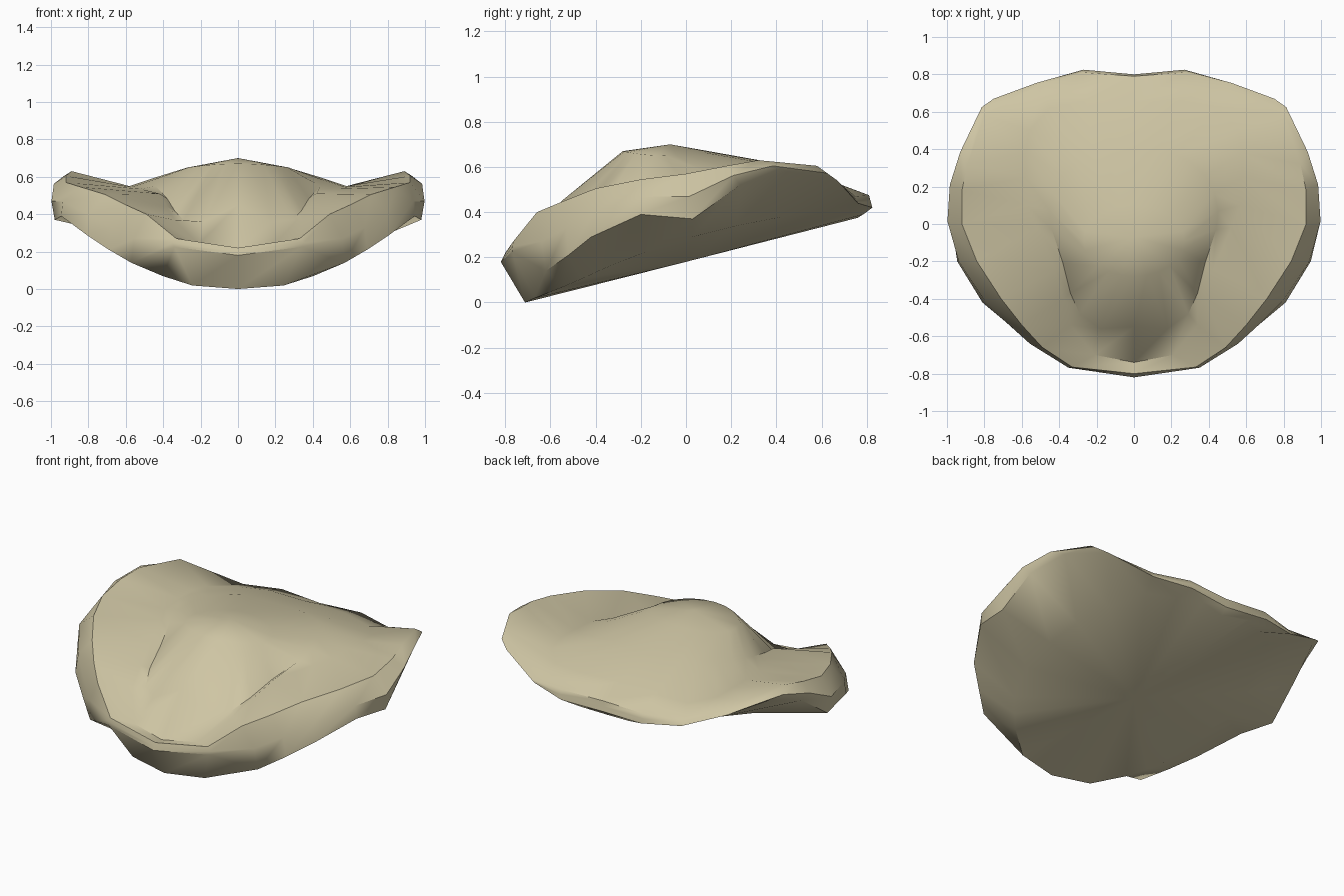
import bpy
import bmesh
import math

# Remove the default cube only
default_cube = bpy.data.objects.get("Cube")
if default_cube:
    bpy.data.objects.remove(default_cube, do_unlink=True)

# Each half ring runs from the front centre, round the left side, to the back centre
rim = [(0, -.82, .18), (.34, -.77, .225), (.57, -.62, .14), (.69, -.52, .21),
       (.81, -.42, .29), (.945, -.2, .39), (.98, .03, .37), (.955, .24, .52),
       (.88, .45, .58), (.75, .67, .54), (.5, .76, .44), (.27, .825, .42),
       (0, .8, .41)]

crest = [(0, -.8, .22), (.33, -.765, .27), (.49, -.66, .4), (.6, -.54, .45),
         (.71, -.4, .505), (.84, -.2, .545), (.92, 0, .57), (.92, .18, .605),
         (.89, .32, .63), (.8, .58, .605), (.49, .75, .47), (.27, .81, .475),
         (0, .79, .47)]

valley = [(0, -.74, .215), (.21, -.7, .24), (.34, -.54, .37), (.38, -.4, .44),
          (.42, -.25, .51), (.52, -.02, .535), (.57, .1, .545), (.58, .25, .55),
          (.58, .38, .55), (.56, .5, .535), (.45, .62, .515), (.25, .66, .53),
          (0, .65, .535)]

hump_foot = [(0, -.55, .45), (.18, -.56, .36), (.29, -.48, .37), (.34, -.37, .42),
             (.38, -.21, .485), (.44, -.03, .55), (.45, .07, .585), (.43, .16, .6),
             (.38, .26, .61), (.3, .33, .62), (.22, .37, .62), (.12, .38, .62),
             (0, .38, .62)]


def underside(point):
    """Point on the sloping belly, rounder in front and shallower behind."""
    x = point[0] * (.65 - .09 * point[1])
    y = point[1] * (.91 + .05 * point[1])
    return x, y, max(0, .255 * (y + .71) + (.25 + .15 * y) * x * x)


def shoulder(low, high):
    """Bulging point halfway between the rim and the crest."""
    x, y, z = [(a + b) / 2 for a, b in zip(low, high)]
    return x * 1.05, y, z


def crown(index, count):
    """Point on the rounded oval at the top of the central hump."""
    turn = math.pi * index / (count - 1)
    x, dy = .27 * math.sin(turn), -.19 * math.cos(turn)
    return x, dy - .09, .7 - .69 * x * x - .83 * dy * dy


def full_ring(bm, half):
    """Create vertices for a half ring and its mirror image."""
    mirrored = [(-x, y, z) for x, y, z in reversed(half[1:-1])]
    return [bm.verts.new(co) for co in list(half) + mirrored]


def bridge(bm, lower, upper):
    """Join two rings with a band of quads."""
    count = len(lower)
    for i in range(count):
        j = (i + 1) % count
        bm.faces.new((lower[i], lower[j], upper[j], upper[i]))


def cap(bm, ring, centre):
    """Close a ring with a fan around a centre point."""
    middle = bm.verts.new(centre)
    for i, vert in enumerate(ring):
        bm.faces.new((vert, ring[(i + 1) % len(ring)], middle))


# Shell: belly, rim, raised wings, front scoop and central hump
bm = bmesh.new()
belly = [underside(point) for point in rim]
side = [shoulder(low, high) for low, high in zip(rim, crest)]
top = [crown(i, len(rim)) for i in range(len(rim))]
halves = (belly, rim, side, crest, valley, hump_foot, top)
rings = [full_ring(bm, half) for half in halves]
for lower, upper in zip(rings, rings[1:]):
    bridge(bm, lower, upper)
cap(bm, rings[0], (0, 0, .18))
cap(bm, rings[-1], (0, -.07, .7))
bmesh.ops.recalc_face_normals(bm, faces=bm.faces)

mesh = bpy.data.meshes.new("scooped_shell")
bm.to_mesh(mesh)
bm.free()
shell = bpy.data.objects.new("scooped_shell", mesh)
bpy.context.collection.objects.link(shell)

# Single warm sand colour
sand_colour = (.62, .56, .37, 1)
sand = bpy.data.materials.new("pale_sand")
sand.use_nodes = True
sand.diffuse_color = sand_colour
sand.node_tree.nodes["Principled BSDF"].inputs["Base Color"].default_value = sand_colour
mesh.materials.append(sand)

# Soft shading with crisp edges only at the sharper folds
bpy.ops.object.select_all(action='DESELECT')
shell.select_set(True)
bpy.context.view_layer.objects.active = shell
bpy.ops.object.shade_smooth_by_angle(angle=math.radians(45))
